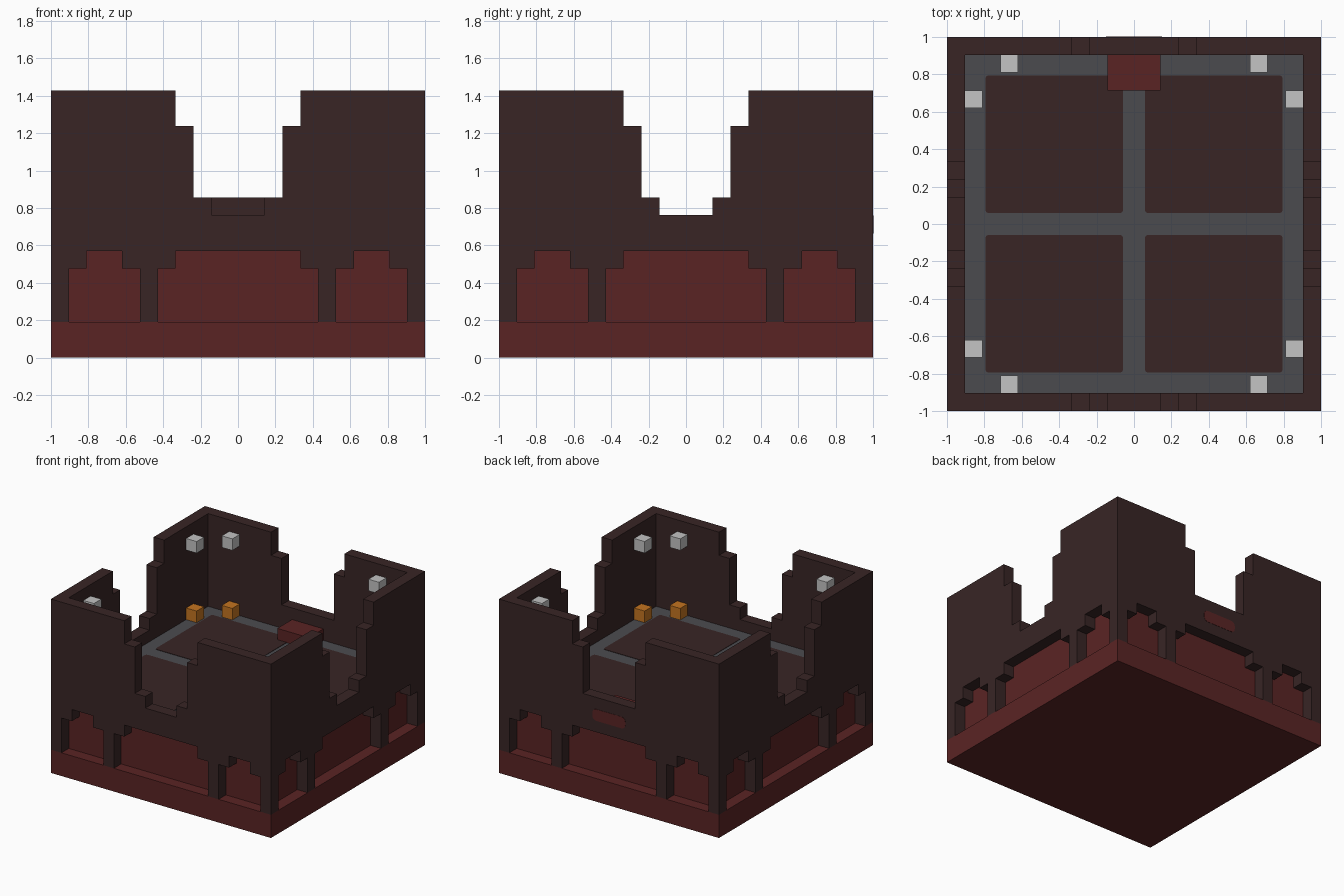
import bpy, bmesh
from mathutils import Matrix
from math import pi

cube = bpy.data.objects.get("Cube")
if cube:
    bpy.data.objects.remove(cube)

U = 2 / 21  # one building block


def material(name, rgb):
    lin = [((c / 255 + 0.055) / 1.055) ** 2.4 for c in rgb]
    m = bpy.data.materials.new(name)
    m.use_nodes = True
    m.diffuse_color = (*lin, 1)
    m.node_tree.nodes["Principled BSDF"].inputs["Base Color"].default_value = (*lin, 1)
    return m


BROWN = material("dark_brown", (56, 37, 37))
RED = material("dark_red", (90, 36, 36))
GREY = material("slate_grey", (75, 75, 79))
WHITE = material("pale_grey", (195, 195, 195))
ORANGE = material("lamp_orange", (196, 116, 32))


def finish(name, bm, mat):
    bmesh.ops.recalc_face_normals(bm, faces=bm.faces)
    me = bpy.data.meshes.new(name)
    bm.to_mesh(me)
    bm.free()
    me.materials.append(mat)
    ob = bpy.data.objects.new(name, me)
    bpy.context.collection.objects.link(ob)
    return ob


def box(name, lo, hi, mat, axis=None, corner=0, segments=2):
    """Box between two corners; edges along the given axis may be rounded."""
    bm = bmesh.new()
    bmesh.ops.create_cube(bm, size=1)
    for v in bm.verts:
        v.co = [(a + b) / 2 + (b - a) * c for a, b, c in zip(lo, hi, v.co)]
    if corner:
        edges = [e for e in bm.edges
                 if abs((e.verts[0].co - e.verts[1].co).normalized()[axis]) > 0.9]
        bmesh.ops.bevel(bm, geom=edges, offset=corner, segments=segments,
                        profile=0.5, affect='EDGES')
    return finish(name, bm, mat)


# Half outlines in block units, from the centre outwards
LOW_NOTCH = [(1.5, 8), (1.5, 9)]
NOTCH = [(2.5, 9), (2.5, 13), (3.5, 13), (3.5, 15)]
ARCHES = [(9.5, 5), (8.5, 5), (8.5, 6), (6.5, 6), (6.5, 5), (5.5, 5), (5.5, 2),
          (4.5, 2), (4.5, 5), (3.5, 5), (3.5, 6)]
POST = [(10.5, 15), (10.5, 2), (9.5, 2)]


def wall(name, angle, low, posts):
    half = (LOW_NOTCH if low else []) + NOTCH
    half = half + (POST if posts else [(9.5, 15)]) + ARCHES
    outline = half + [(-x, z) for x, z in reversed(half)]
    bm = bmesh.new()
    face = bm.faces.new([bm.verts.new((x * U, -10.5 * U, z * U)) for x, z in outline])
    new = bmesh.ops.extrude_face_region(bm, geom=[face])["geom"]
    bmesh.ops.translate(bm, vec=(0, U, 0),
                        verts=[g for g in new if isinstance(g, bmesh.types.BMVert)])
    bm.transform(Matrix.Rotation(angle, 4, 'Z'))
    finish(name, bm, BROWN)


wall("front_wall", 0, True, True)
wall("left_wall", pi / 2, True, False)
wall("back_wall", pi, False, True)
wall("right_wall", -pi / 2, True, False)

# Base, core behind the arches, and floor
inner = 9.5 * U
box("base", (-1, -1, 0), (1, 1, 2 * U), RED)
box("core", (-inner, -inner, 2 * U), (inner, inner, 6 * U), RED)
box("floor", (-inner, -inner, 6 * U), (inner, inner, 7 * U), GREY)

# Four floor panels, and a lamp pair on the walls beside each corner
for sx in (-1, 1):
    for sy in (-1, 1):
        xs = sorted((sx * 0.058, sx * 0.795))
        ys = sorted((sy * 0.058, sy * 0.795))
        box("floor_panel", (xs[0], ys[0], 7 * U), (xs[1], ys[1], 7 * U + 0.003),
            BROWN, 2, 0.018)
        for cx, cy in ((7, 9), (9, 7)):
            for z, name, mat in ((7, "floor_lamp", ORANGE), (13, "wall_lamp", WHITE)):
                x, y = sx * cx, sy * cy
                box(name, ((x - .5) * U, (y - .5) * U, z * U),
                    ((x + .5) * U, (y + .5) * U, (z + 1) * U), mat)

# Red seat at the back, with its rounded plate outside
box("back_block", (-1.5 * U, 7.5 * U, 7 * U), (1.5 * U, inner, 8 * U), RED)
box("back_plate", (-0.15, 0.998, 0.665), (0.15, 1.002, 0.76), RED, 1, 0.035, 3)
